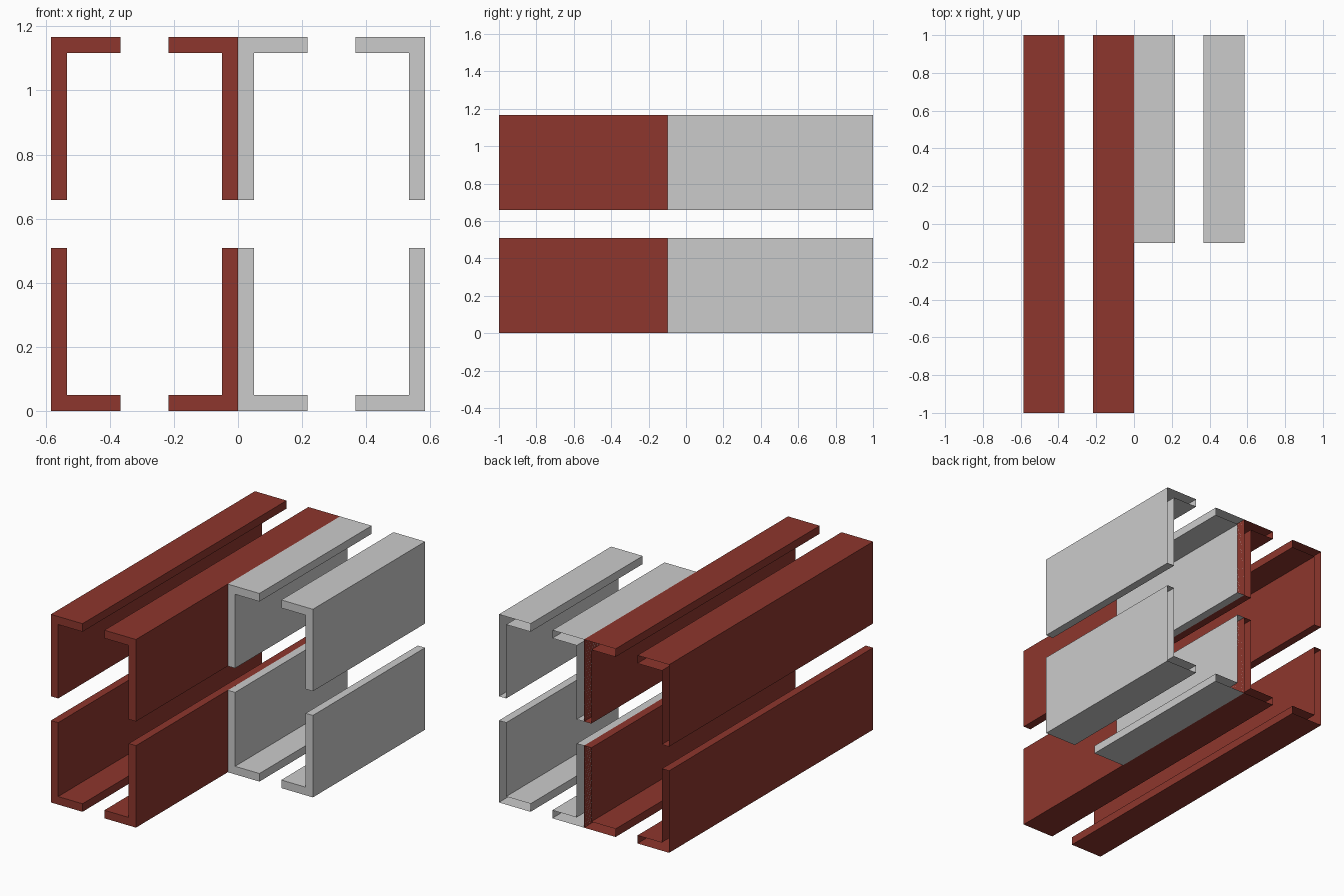
import bpy
import bmesh

if "Cube" in bpy.data.objects:
    bpy.data.objects.remove(bpy.data.objects["Cube"])

HALF_W, HALF_H = 0.292, 0.5835   # half size of one frame's cross-section
GAP, WALL = 0.075, 0.05          # half gap between angles, wall thickness


def angle_frame(name, x, y_front, y_back, material=None):
    """Four L-shaped rails: one capped at the front, open at the back, mirrored in x and z."""
    profile = [(-HALF_W, -HALF_H), (-GAP, -HALF_H), (-GAP, -HALF_H + WALL),
               (-HALF_W + WALL, -HALF_H + WALL), (-HALF_W + WALL, -GAP), (-HALF_W, -GAP)]
    bm = bmesh.new()
    front = [bm.verts.new((px, y_front, pz)) for px, pz in profile]
    back = [bm.verts.new((px, y_back, pz)) for px, pz in profile]
    bm.faces.new(front)
    for i in range(len(profile)):
        j = (i + 1) % len(profile)
        bm.faces.new((front[j], front[i], back[i], back[j]))
    mesh = bpy.data.meshes.new(name)
    bm.to_mesh(mesh)
    bm.free()
    obj = bpy.data.objects.new(name, mesh)
    bpy.context.collection.objects.link(obj)
    obj.location = (x, 0, HALF_H)
    mirror = obj.modifiers.new("mirror", 'MIRROR')
    mirror.use_axis = (True, False, True)
    if material:
        mesh.materials.append(material)
    return obj


red = bpy.data.materials.new("red")
red.diffuse_color = (0.27, 0.037, 0.026, 1)
red.use_nodes = True
red.node_tree.nodes["Principled BSDF"].inputs["Base Color"].default_value = red.diffuse_color

# Full-length red rails on the left, shorter grey rails on the right
angle_frame("long_red_rails", -HALF_W, -1.0, 1.0, red)
angle_frame("short_grey_rails", HALF_W, -0.1, 1.0)
